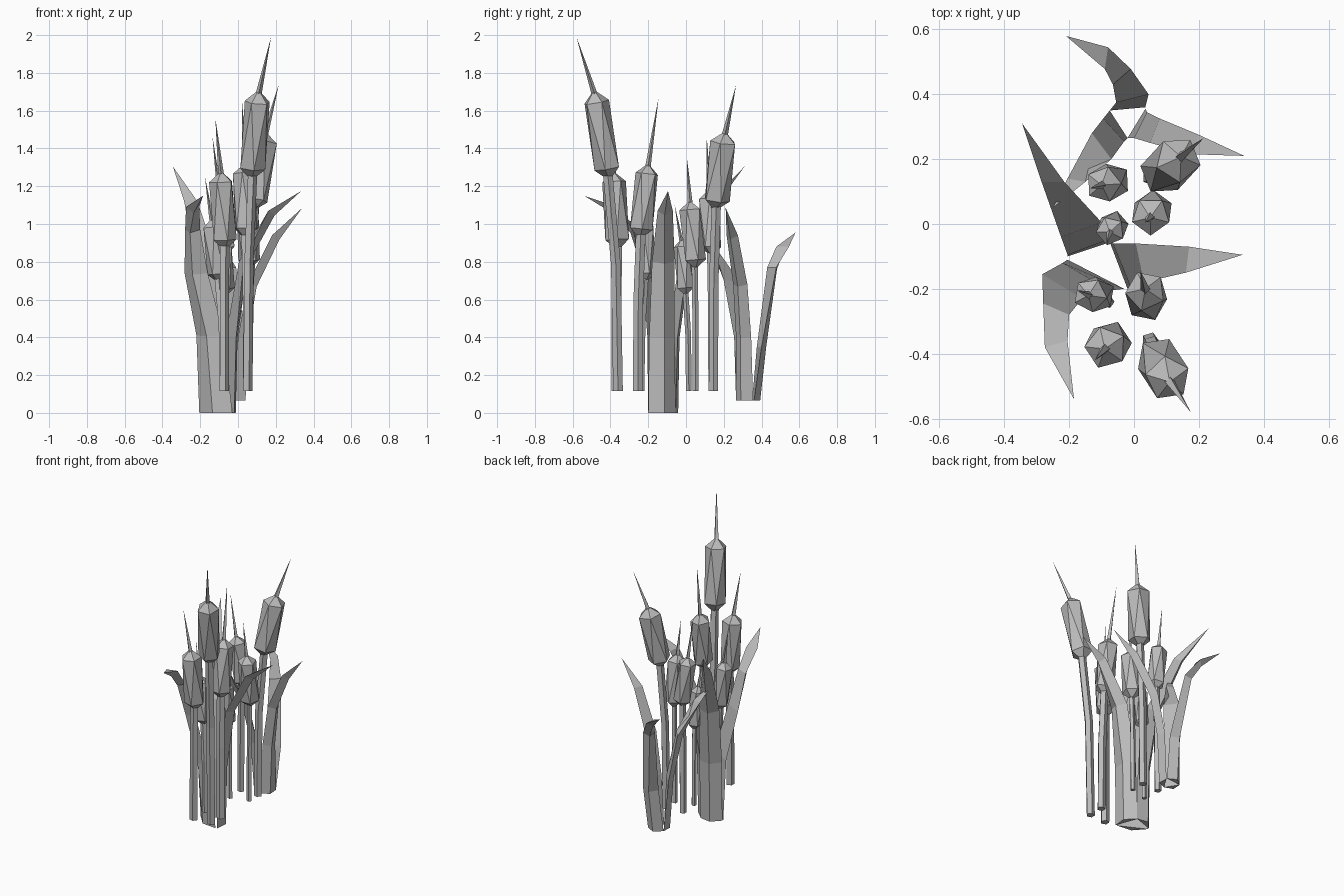
import bpy, bmesh, math
from mathutils import Vector, Matrix

if "Cube" in bpy.data.objects:
    bpy.data.objects.remove(bpy.data.objects["Cube"], do_unlink=True)

grey = bpy.data.materials.new("reed grey")
grey.use_nodes = True
tone = (0.5, 0.5, 0.5, 1)
grey.diffuse_color = tone
grey.node_tree.nodes["Principled BSDF"].inputs["Base Color"].default_value = tone


def finish(name, bm):
    """Turn a bmesh into a flat-shaded object."""
    bmesh.ops.recalc_face_normals(bm, faces=bm.faces)
    mesh = bpy.data.meshes.new(name)
    bm.to_mesh(mesh)
    bm.free()
    mesh.materials.append(grey)
    obj = bpy.data.objects.new(name, mesh)
    bpy.context.collection.objects.link(obj)


def loft(name, rings):
    """Skin closed rings of points; a single-point last ring becomes a tip."""
    bm = bmesh.new()
    rows = [[bm.verts.new(p) for p in ring] for ring in rings]
    for low, high in zip(rows, rows[1:]):
        for i in range(len(low)):
            j = (i + 1) % len(low)
            if len(high) == 1:
                bm.faces.new((low[i], low[j], high[0]))
            else:
                bm.faces.new((low[i], low[j], high[j], high[i]))
    for row in (rows[0], rows[-1]):
        if len(row) > 2:
            bm.faces.new(row)
    finish(name, bm)


def circle(center, radius, sides):
    return [center + Vector((radius * math.cos(math.tau * i / sides),
                             radius * math.sin(math.tau * i / sides), 0))
            for i in range(sides)]


# Cattail: bent stem, stretched icosahedron head, thin spike
def cattail(name, base, foot, top, tip, radius, stem_radius):
    base, foot, top, tip = Vector((*base, 0.115)), Vector(foot), Vector(top), Vector(tip)
    bend = base.lerp(foot, 0.6)
    bend.xy = base.xy.lerp(foot.xy, 0.25)
    joint = foot.lerp(top, 0.15)
    loft(name + "_stem", [circle(p, stem_radius, 5) for p in (base, bend, joint)])

    bm = bmesh.new()
    bmesh.ops.create_icosphere(bm, subdivisions=1, radius=1)
    half = (top - foot).length / 2
    for v in bm.verts:
        ring = abs(v.co.z) < 0.9
        v.co.z = math.copysign(half * (0.73 if ring else 1), v.co.z)
        if ring:
            v.co.xy = v.co.xy.normalized() * radius
    turn = (top - foot).to_track_quat("Z", "Y").to_matrix().to_4x4()
    bm.transform(Matrix.Translation((foot + top) / 2) @ turn)
    finish(name + "_head", bm)

    loft(name + "_spike", [circle(foot.lerp(top, 0.94), radius * 0.24, 4), [tip]])


cattail("front_left_cattail", (.05, -.36), (.07, -.405, 1.23), (.11, -.487, 1.71), (.175, -.58, 1.99), .07, .027)
cattail("front_right_cattail", (-.075, -.37), (-.07, -.36, .86), (-.09, -.385, 1.28), (-.12, -.42, 1.56), .066, .027)
cattail("mid_left_cattail", (.05, -.255), (.04, -.245, .92), (.035, -.2, 1.32), (.02, -.145, 1.67), .063, .027)
cattail("mid_right_cattail", (-.08, -.24), (-.105, -.215, .69), (-.14, -.22, 1.03), (-.175, -.205, 1.25), .053, .02)
cattail("inner_right_cattail", (-.07, .015), (-.06, 0, .62), (-.075, -.025, .92), (-.085, -.06, 1.1), .045, .016)
cattail("inner_left_cattail", (.05, .05), (.06, .05, .76), (.05, .02, 1.125), (.035, .005, 1.35), .06, .017)
cattail("back_right_cattail", (-.075, .14), (-.06, .135, .83), (-.1, .12, 1.18), (-.135, .11, 1.46), .056, .023)
cattail("back_left_cattail", (.05, .145), (.08, .153, 1.07), (.145, .207, 1.49), (.215, .265, 1.735), .072, .026)


# Blade: flat inner face and an outer keel, following pairs of edge points to a tip
def blade(name, tip, rows):
    tip = Vector(tip)
    pairs = [(Vector((ax, ay, z)), Vector((bx, by, z))) for z, ax, ay, bx, by in rows]
    path = [(a + b) / 2 for a, b in pairs] + [tip]
    rings = []
    for i, (a, b) in enumerate(pairs):
        along = path[i + 1] - path[i - 1] if i else Vector((0, 0, 1))
        keel = (b - a).cross(along).normalized() * min(0.038, 0.6 * (b - a).length)
        rings.append([a, path[i] + keel, b])
    loft(name, rings + [[tip]])


# Front clump
blade("front_clump_back_blade", (-.345, .31, 1.305), [
    (0, -.07, -.055, -.205, -.1), (.4, -.07, -.045, -.205, -.095),
    (.78, -.1, .005, -.225, -.04), (1.12, -.215, .13, -.285, .13)])
blade("front_clump_left_blade", (.335, -.095, 1.175), [
    (0, -.02, -.2, -.075, -.055), (.4, -.01, -.195, -.065, -.06),
    (.8, .03, -.18, .005, -.06), (1.07, .16, -.15, .17, -.07)])
blade("front_clump_right_blade", (-.185, -.54, 1.15), [
    (0, -.205, -.11, -.03, -.2), (.41, -.22, -.12, -.075, -.205),
    (.74, -.283, -.155, -.16, -.23), (.97, -.28, -.245, -.2, -.28),
    (1.09, -.275, -.38, -.205, -.36)])

# Back clump
blade("back_clump_back_blade", (-.21, .58, .955), [
    (.065, .035, .36, -.075, .35), (.35, .045, .4, -.055, .375),
    (.77, -.01, .478, -.065, .43), (.88, -.08, .545, -.09, .478)])
blade("back_clump_left_blade", (.34, .21, 1.085), [
    (.065, -.02, .265, .035, .355), (.4, .0, .265, .04, .345),
    (.68, .05, .25, .08, .325), (.94, .18, .215, .2, .275)])
blade("back_clump_right_blade", (-.25, .05, 1.02), [
    (.065, -.075, .35, -.02, .265), (.4, -.095, .325, -.03, .255),
    (.7, -.13, .28, -.07, .2), (.9, -.205, .14, -.15, .13)])
